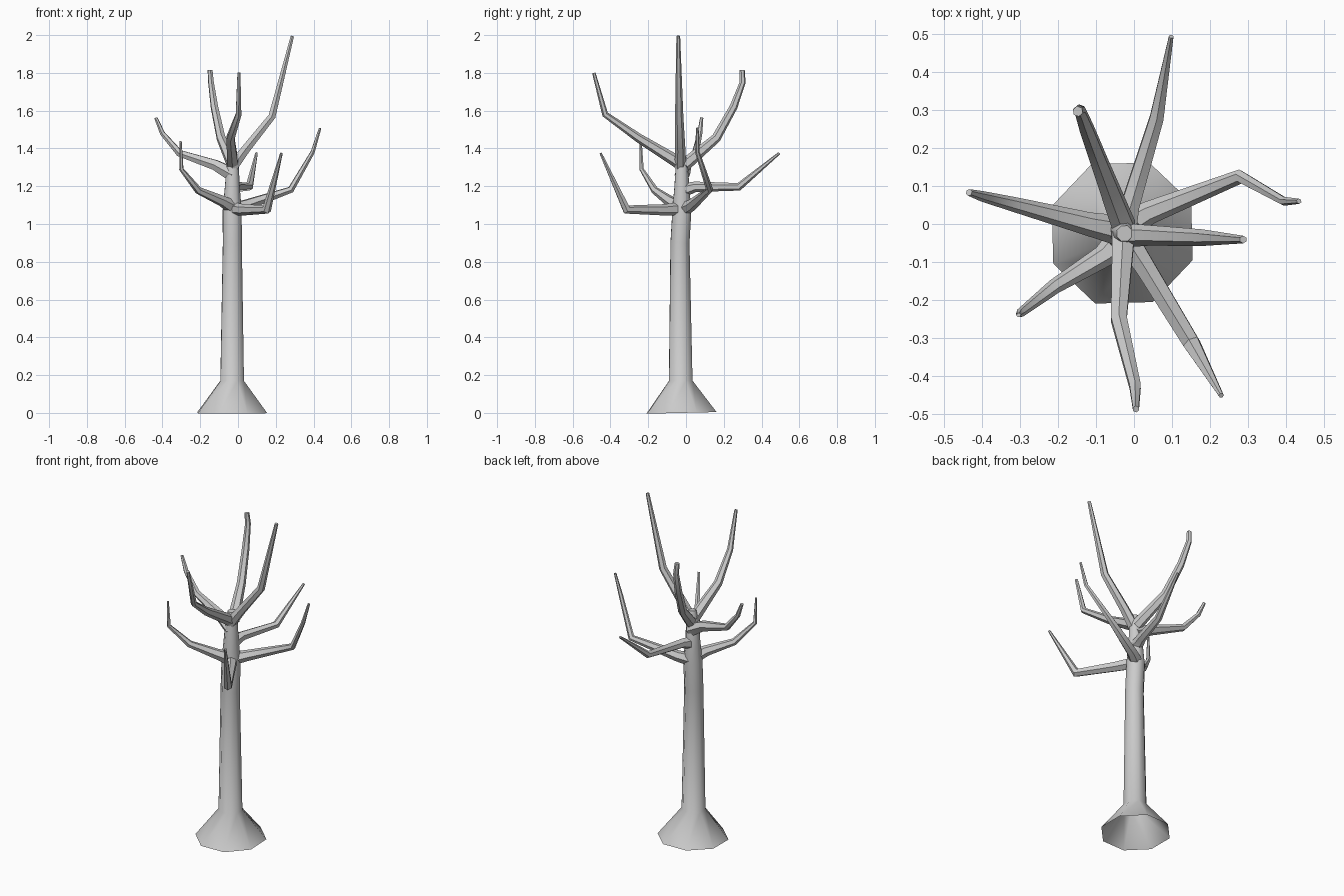
import bpy, bmesh, math
from mathutils import Vector


def tube(name, pts, sides, phase=0.0, cap_start=True):
    """Tapered tube through (x, y, z, radius) points with mitred rings."""
    bm = bmesh.new()
    P = [Vector(p[:3]) for p in pts]
    segs = [(b - a).normalized() for a, b in zip(P, P[1:])]
    u = Vector((1, 0, 0)) if abs(segs[0].x) < 0.6 else Vector((0, 0, 1))
    rings = []
    for i, p in enumerate(P):
        t = (segs[max(i - 1, 0)] + segs[min(i, len(segs) - 1)]).normalized()
        u = (u - t * u.dot(t)).normalized()
        v = t.cross(u)
        ring = []
        for k in range(sides):
            a = phase + 2 * math.pi * k / sides
            ring.append(bm.verts.new(p + (u * math.cos(a) + v * math.sin(a)) * pts[i][3]))
        rings.append(ring)
    for r0, r1 in zip(rings, rings[1:]):
        for k in range(sides):
            j = (k + 1) % sides
            bm.faces.new((r0[k], r0[j], r1[j], r1[k]))
    bm.faces.new(rings[-1])
    if cap_start:
        bm.faces.new(rings[0][::-1])
    me = bpy.data.meshes.new(name)
    bm.to_mesh(me)
    bm.free()
    ob = bpy.data.objects.new(name, me)
    bpy.context.collection.objects.link(ob)
    bpy.ops.object.select_all(action='DESELECT')
    ob.select_set(True)
    bpy.context.view_layer.objects.active = ob
    bpy.ops.object.shade_smooth_by_angle(angle=math.radians(50))
    return ob


# Trunk with a flared, open foot
tube("trunk", [(-.031, -.024, 0, .199), (-.031, -.028, .17, .067),
               (-.03, -.032, .9, .054), (-.031, -.022, 1.07, .054),
               (-.03, -.022, 1.2, .042), (-.028, -.022, 1.32, .034),
               (-.025, -.025, 1.375, .022)],
     8, math.radians(24), cap_start=False)

# Branches, each from inside the trunk to its tip
branches = {
    "branch_top_right": [(-.03, -.03, 1.3, .032), (.04, -.03, 1.395, .027),
                         (.18, -.036, 1.57, .022), (.288, -.041, 1.995, .01)],
    "branch_top_back": [(-.025, -.01, 1.31, .034), (-.09, .16, 1.455, .025),
                        (-.125, .252, 1.62, .021), (-.143, .3, 1.75, .016),
                        (-.148, .297, 1.815, .014)],
    "branch_top_front": [(-.028, -.03, 1.32, .034), (-.04, -.25, 1.455, .024),
                         (.003, -.428, 1.58, .017), (.005, -.488, 1.8, .009)],
    "branch_left": [(-.025, -.02, 1.26, .042), (-.12, 0, 1.312, .031),
                    (-.31, .05, 1.375, .02), (-.4, .073, 1.48, .014),
                    (-.435, .083, 1.562, .009)],
    "branch_low_left": [(-.03, -.035, 1.09, .04), (-.08, -.085, 1.12, .03),
                        (-.21, -.165, 1.178, .02), (-.3, -.235, 1.29, .012),
                        (-.304, -.24, 1.44, .006)],
    "branch_low_front": [(-.025, -.03, 1.08, .036), (.03, -.115, 1.075, .03),
                         (.152, -.315, 1.077, .025), (.23, -.452, 1.375, .007)],
    "branch_low_right": [(-.025, -.01, 1.08, .038), (.04, .03, 1.1, .031),
                         (.28, .125, 1.182, .019), (.395, .06, 1.38, .012),
                         (.435, .06, 1.508, .007)],
    "branch_back": [(-.025, -.01, 1.18, .036), (-.01, .05, 1.197, .028),
                    (.06, .28, 1.197, .021), (.098, .494, 1.375, .007)],
}
for name, pts in branches.items():
    tube(name, pts, 6, math.radians(30))
